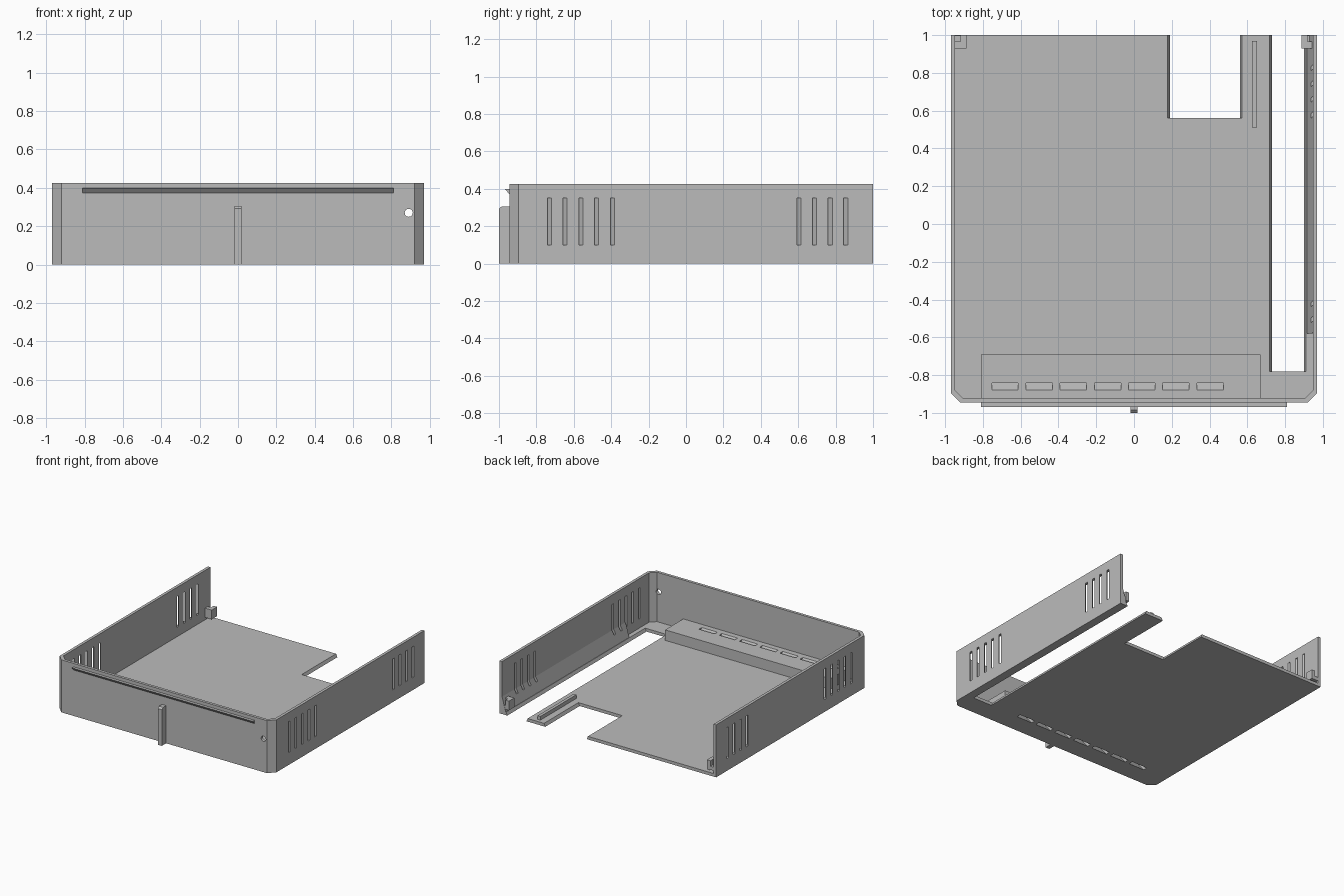
import bpy, bmesh

cube = bpy.data.objects.get("Cube")
if cube:
    bpy.data.objects.remove(cube, do_unlink=True)

grey = bpy.data.materials.new("light grey plastic")
grey.use_nodes = True
colour = (0.5, 0.5, 0.5, 1)
grey.diffuse_color = colour
grey.node_tree.nodes["Principled BSDF"].inputs["Base Color"].default_value = colour

# Maps profile coordinates (u, v) and extrusion w onto x, y, z
PLACE = {
    "X": lambda u, v, w: (w, u, v),
    "Y": lambda u, v, w: (u, w, v),
    "Z": lambda u, v, w: (u, v, w),
}


def make_object(name, bm):
    bmesh.ops.recalc_face_normals(bm, faces=bm.faces)
    mesh = bpy.data.meshes.new(name)
    bm.to_mesh(mesh)
    bm.free()
    mesh.materials.append(grey)
    obj = bpy.data.objects.new(name, mesh)
    bpy.context.collection.objects.link(obj)
    return obj


def add_prism(bm, profile, axis, low, high, end_profile=None):
    place = PLACE[axis]
    a = [bm.verts.new(place(u, v, low)) for u, v in profile]
    b = [bm.verts.new(place(u, v, high)) for u, v in end_profile or profile]
    bm.faces.new(a)
    bm.faces.new(b)
    for i in range(len(a)):
        j = (i + 1) % len(a)
        bm.faces.new((a[i], a[j], b[j], b[i]))


def prism(name, profile, axis, low, high):
    bm = bmesh.new()
    add_prism(bm, profile, axis, low, high)
    return make_object(name, bm)


def rect(x0, x1, y0, y1):
    return [(x0, y0), (x1, y0), (x1, y1), (x0, y1)]


def cut(obj, cutter):
    mod = obj.modifiers.new("cut", "BOOLEAN")
    mod.operation = "DIFFERENCE"
    mod.solver = "EXACT"
    mod.object = cutter
    bpy.context.view_layer.objects.active = obj
    bpy.ops.object.modifier_apply(modifier=mod.name)


def path(half, front, chamfer):
    right = [(half, 1), (half, front + chamfer), (half - chamfer, front)]
    return right + [(-x, y) for x, y in reversed(right)]


SIDE, FRONT, HEIGHT, FLOOR = 0.97, -0.945, 0.425, 0.025
INNER = SIDE - 0.023
outer = path(SIDE, FRONT, 0.05)
inner = path(INNER, FRONT + 0.023, 0.042)

# Tray body
walls = prism("outer_walls", outer + inner[::-1], "Z", 0, HEIGHT)
floor = prism("floor_panel", outer, "Z", 0, FLOOR)
vent_ledge = prism("vent_ledge", rect(-0.81, 0.67, FRONT + 0.015, -0.69), "Z", 0.005, 0.11)
wedge = prism("wall_foot_wedge", [(0.912, 0.015), (0.955, 0.015), (0.955, 0.14), (INNER, 0.14)],
              "Y", -0.58, 1)

# Floor cutouts with slightly sloping sides
bm = bmesh.new()
for x0, x1, y0 in ((0.19, 0.56, 0.56), (0.73, 0.90, -0.78)):
    t = 0.012
    add_prism(bm, rect(x0, x1, y0, 1.1), "Z", -0.001, FLOOR + 0.001,
              rect(x0 - t, x1 + t, y0, 1.1))
floor_cutter = make_object("floor_cutter", bm)

# Slanted side vents, mirrored to both walls
bm = bmesh.new()
centres = [-0.73 + 0.084 * i for i in range(5)] + [0.605 + 0.083 * i for i in range(4)]
for side in (-1, 1):
    for y in centres:
        w, out, inn, lean = 0.011, 0.99, 0.90, 1.0
        yo, yi = y + (out - SIDE) * lean, y - (SIDE - inn) * lean
        add_prism(bm, [(side * out, yo - w), (side * out, yo + w),
                       (side * inn, yi + w), (side * inn, yi - w)], "Z", 0.1, 0.35)
vent_cutter = make_object("side_vent_cutter", bm)

# Slanted vents through the ledge and floor
bm = bmesh.new()
for i in range(7):
    x = -0.683 + 0.181 * i
    add_prism(bm, [(-0.886, 0.12), (-0.850, 0.12), (-0.742, -0.01), (-0.778, -0.01)],
              "X", x - 0.07, x + 0.07)
ledge_cutter = make_object("ledge_vent_cutter", bm)

# Round hole in the front wall
bpy.ops.mesh.primitive_cylinder_add(vertices=24, radius=0.021, depth=0.2,
                                    location=(0.89, FRONT, 0.27), rotation=(1.5708, 0, 0))
hole_cutter = bpy.context.object

cut(floor, floor_cutter)
cut(floor, ledge_cutter)
cut(vent_ledge, ledge_cutter)
cut(walls, vent_cutter)
cut(wedge, vent_cutter)
cut(walls, hole_cutter)
for cutter in (floor_cutter, vent_cutter, ledge_cutter, hole_cutter):
    bpy.data.objects.remove(cutter, do_unlink=True)

# Front lip and centre catch
prism("front_lip", [(FRONT + 0.005, 0.398), (-0.968, 0.398), (FRONT, 0.372), (FRONT + 0.005, 0.372)],
      "X", -0.81, 0.81)
prism("front_catch", [(FRONT + 0.005, 0), (-1, 0), (-1, 0.293), (-0.985, 0.306), (FRONT + 0.005, 0.306)],
      "X", -0.018, 0.018)

# Rail on the rear floor strip
prism("floor_rail", rect(0.625, 0.65, 0.51, 0.97), "Z", FLOOR - 0.01, 0.055)

# Notched clips in the rear corners
for label, s in (("left", 1), ("right", -1)):
    clip = [(0.955, 0.93), (0.887, 0.93), (0.887, 1), (0.918, 1), (0.918, 0.965), (0.955, 0.965)]
    prism(label + "_rear_clip", [(s * x, y) for x, y in clip], "Z", 0.045, 0.12)
    x0, x1 = sorted((s * 0.91, s * 0.955))
    prism(label + "_clip_base", rect(x0, x1, 0.95, 0.998), "Z", 0.046, 0.075)
